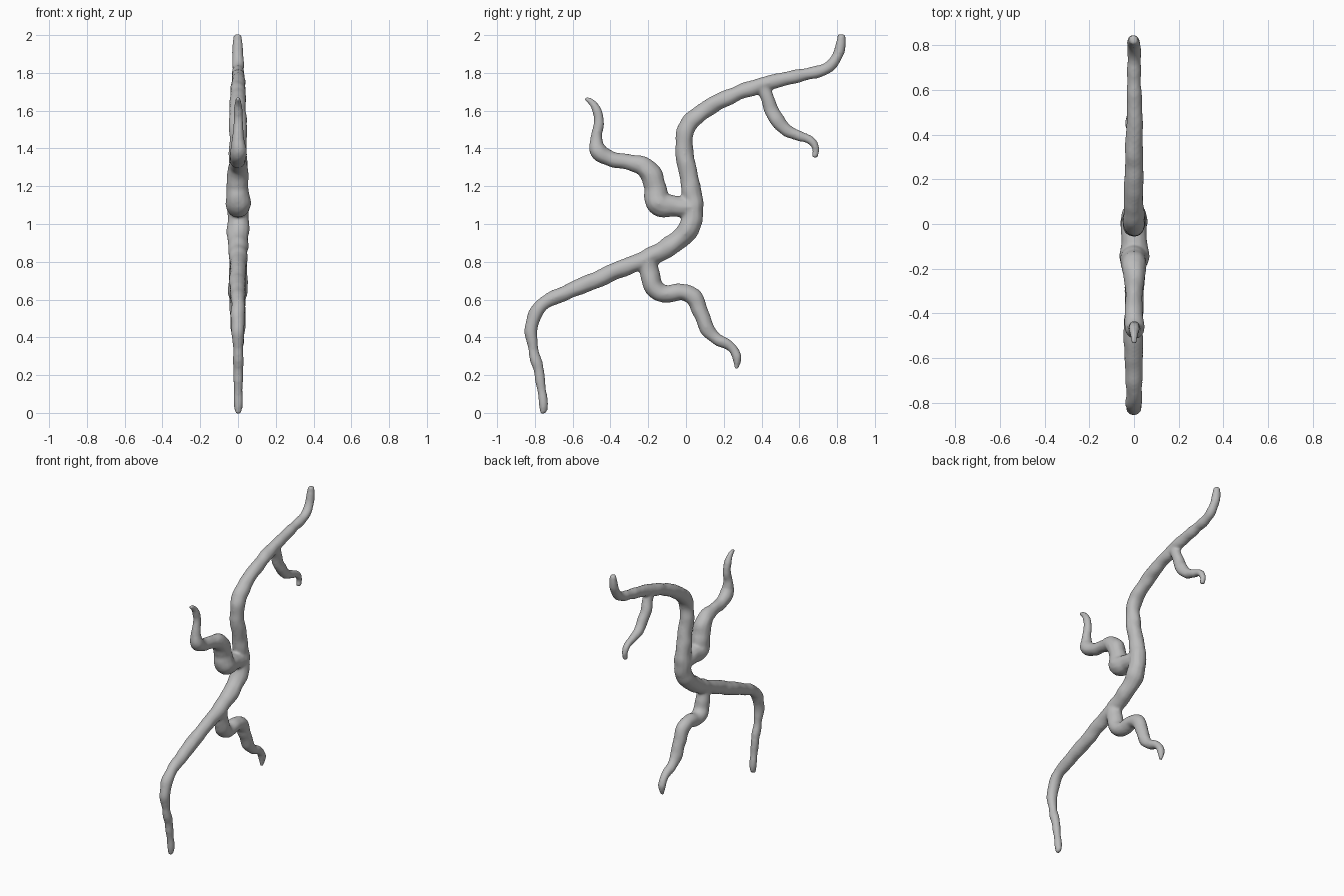
import bpy
from mathutils import Vector, noise

cube = bpy.data.objects.get("Cube")
if cube:
    bpy.data.objects.remove(cube, do_unlink=True)

bark = bpy.data.materials.new("grey bark")
bark.use_nodes = True
GREY = (0.5, 0.5, 0.5, 1)
bark.diffuse_color = GREY
bark.node_tree.nodes["Principled BSDF"].inputs["Base Color"].default_value = GREY


def limb(name, points):
    """Tapered round tube through (y, z, radius) points in the plane x = 0."""
    curve = bpy.data.curves.new(name, "CURVE")
    curve.dimensions = "3D"
    curve.bevel_depth = 1
    curve.bevel_resolution = 4
    curve.resolution_u = 8
    curve.use_fill_caps = True
    spline = curve.splines.new("BEZIER")
    spline.bezier_points.add(len(points) - 1)
    for p, (y, z, r) in zip(spline.bezier_points, points):
        p.co = (0, y, z)
        p.radius = r
        p.handle_left_type = p.handle_right_type = "AUTO"
    obj = bpy.data.objects.new(name, curve)
    bpy.context.collection.objects.link(obj)
    return obj


# Main stem, from the foot to the tip
stem = limb("branch", [
    (-.755, 0, .016), (-.757, .06, .022), (-.775, .2, .025), (-.81, .35, .028),
    (-.815, .48, .033), (-.76, .57, .035), (-.65, .63, .038), (-.5, .695, .044),
    (-.35, .76, .042), (-.2, .82, .046), (-.06, .9, .052), (.02, .99, .056),
    (.035, 1.1, .054), (.015, 1.25, .047), (-.01, 1.4, .045), (.005, 1.51, .045),
    (.07, 1.58, .043), (.2, 1.66, .04), (.4, 1.735, .038), (.6, 1.785, .032),
    (.74, 1.825, .03), (.795, 1.88, .029), (.82, 1.95, .025), (.826, 2, .018)])

# Side branches
middle = limb("middle_branch", [
    (.03, 1.09, .055), (-.06, 1.095, .056), (-.145, 1.11, .064), (-.165, 1.2, .057),
    (-.205, 1.29, .054), (-.29, 1.325, .04), (-.4, 1.345, .04), (-.465, 1.39, .042),
    (-.475, 1.45, .031), (-.462, 1.53, .024), (-.47, 1.6, .022), (-.5, 1.645, .017),
    (-.535, 1.665, .01)])
lower = limb("lower_branch", [
    (-.2, .82, .045), (-.19, .73, .05), (-.155, .65, .05), (-.1, .628, .046),
    (-.02, .64, .042), (.04, .61, .045), (.08, .53, .042), (.11, .45, .037),
    (.16, .395, .03), (.23, .355, .025), (.265, .31, .022), (.27, .26, .018),
    (.265, .232, .012)])
upper = limb("upper_branch", [
    (.41, 1.73, .036), (.435, 1.65, .034), (.475, 1.56, .036), (.53, 1.5, .033),
    (.6, 1.465, .026), (.66, 1.44, .022), (.685, 1.4, .019), (.68, 1.355, .013)])

# Fuse the limbs into one skin with soft joints
bpy.ops.object.select_all(action="DESELECT")
for obj in (stem, middle, lower, upper):
    obj.select_set(True)
bpy.context.view_layer.objects.active = stem
bpy.ops.object.convert(target="MESH")
bpy.ops.object.join()
branch = bpy.context.view_layer.objects.active
remesh = branch.modifiers.new("fuse", "REMESH")
remesh.mode = "VOXEL"
remesh.voxel_size = 0.009
soften = branch.modifiers.new("soften", "SMOOTH")
soften.factor = 0.5
soften.iterations = 4
bpy.ops.object.convert(target="MESH")

# Gentle knobbly bark
branch = bpy.context.view_layer.objects.active
shifts = [v.normal * (0.002 + 0.007 * noise.noise(Vector((v.co.x, v.co.y, v.co.z)) * 13))
          for v in branch.data.vertices]
for v, shift in zip(branch.data.vertices, shifts):
    v.co += shift

branch.data.materials.clear()
branch.data.materials.append(bark)
for face in branch.data.polygons:
    face.material_index = 0
bpy.ops.object.shade_smooth_by_angle(angle=1.0)
